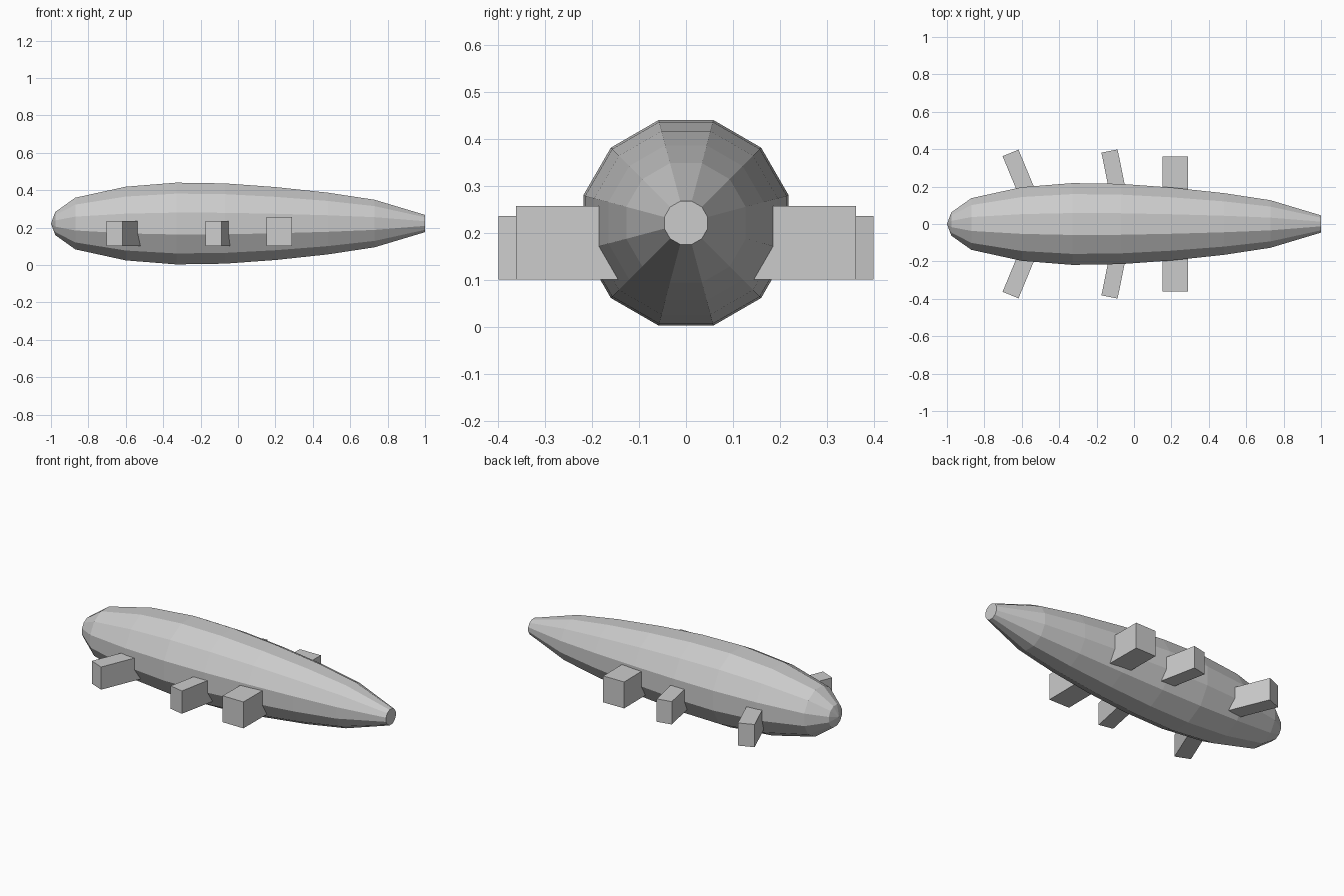
import bpy, bmesh, math
from mathutils import Matrix, Vector

if "Cube" in bpy.data.objects:
    bpy.data.objects.remove(bpy.data.objects["Cube"])

CZ = 0.2215   # height of hull axis
SIDES = 12


def make_object(name, bm):
    bmesh.ops.recalc_face_normals(bm, faces=bm.faces[:])
    mesh = bpy.data.meshes.new(name)
    bm.to_mesh(mesh)
    bm.free()
    obj = bpy.data.objects.new(name, mesh)
    bpy.context.collection.objects.link(obj)
    return obj


# Hull: 12-sided body lofted along x, (x, half height of flat-topped ring)
profile = [(-0.977, 0.062), (-0.87, 0.138), (-0.6, 0.197), (-0.33, 0.2185),
           (-0.07, 0.2145), (0.2, 0.195), (0.48, 0.165), (0.73, 0.127), (1.0, 0.046)]
bm = bmesh.new()
rings = []
for x, a in profile:
    r = a / math.cos(math.pi / SIDES)
    angles = [(i + 0.5) * 2 * math.pi / SIDES for i in range(SIDES)]
    rings.append([bm.verts.new((x, r * math.cos(t), CZ + r * math.sin(t))) for t in angles])
nose = bm.verts.new((-1.0, 0, CZ))
for i in range(SIDES):
    j = (i + 1) % SIDES
    bm.faces.new((nose, rings[0][i], rings[0][j]))
    for a, b in zip(rings, rings[1:]):
        bm.faces.new((a[i], a[j], b[j], b[i]))
bm.faces.new(rings[-1])
make_object("hull", bm)


# Side pods: boxes running inward from the middle of the outer end, mirrored in y
def pod_pair(name, tip, width, length, z0, z1, sweep):
    bm = bmesh.new()
    place = (Matrix.Translation((tip[0], tip[1], (z0 + z1) / 2))
             @ Matrix.Rotation(math.radians(sweep), 4, 'Z')
             @ Matrix.Translation((0, -length / 2, 0))
             @ Matrix.Diagonal((width, length, z1 - z0, 1)))
    bmesh.ops.create_cube(bm, size=1, matrix=place)
    obj = make_object(name, bm)
    obj.modifiers.new("mirror", 'MIRROR').use_axis = (False, True, False)


pod_pair("front_pods", (-0.660, 0.380), 0.092, 0.27, 0.101, 0.235, 22.5)
pod_pair("middle_pods", (-0.131, 0.390), 0.088, 0.27, 0.101, 0.236, 11.5)
pod_pair("rear_pods", (0.220, 0.361), 0.136, 0.25, 0.101, 0.257, 0.5)
